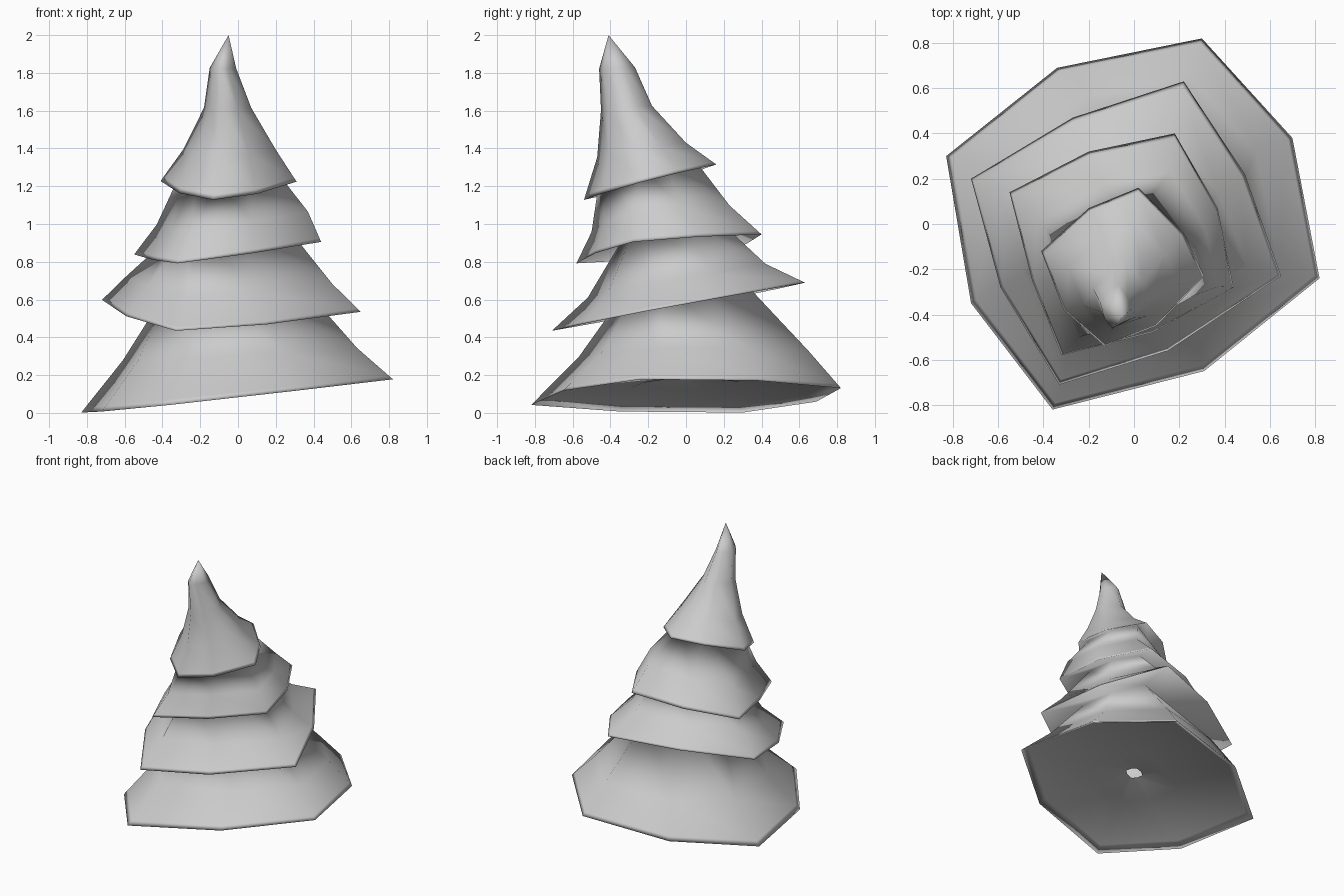
import bpy, bmesh

cube = bpy.data.objects.get("Cube")
if cube:
    bpy.data.objects.remove(cube, do_unlink=True)

grey = bpy.data.materials.new("plain grey")
grey.use_nodes = True
colour = (0.6, 0.6, 0.6, 1)
grey.diffuse_color = colour
grey.node_tree.nodes["Principled BSDF"].inputs["Base Color"].default_value = colour

bm = bmesh.new()
loops = []


def add_ring(points, plane, height, tilt=1):
    """Ring of vertices on a plane (base, slope_x, slope_y)."""
    loops.append([bm.verts.new((x, y, height + tilt * (plane[1] * x + plane[2] * y)))
                  for x, y in points])


def fit(rim, x0, x1, y0, y1):
    """The rim's outline stretched into a box."""
    xs, ys = [p[0] for p in rim], [p[1] for p in rim]
    fit_x = (x1 - x0) / (max(xs) - min(xs))
    fit_y = (y1 - y0) / (max(ys) - min(ys))
    return [(x0 + (x - min(xs)) * fit_x, y0 + (y - min(ys)) * fit_y) for x, y in rim]


def add_tier(rim, plane, rings, neck=None):
    """A tilted skirt: a neck (box, rise) tucked under it, the rim, a narrow lip,
    then rings (x0, x1, y0, y1, height, tilt)."""
    if neck:
        box, rise = neck
        add_ring(fit(rim, *box), plane, plane[0] + rise)
    add_ring(rim, plane, plane[0])
    edge = loops[-1]
    for box in rings:
        add_ring(fit(rim, *box[:4]), plane, *box[4:])
        if box is rings[0]:
            lip = [bm.verts.new(a.co.lerp(b.co, 0.12)) for a, b in zip(edge, loops[-1])]
            loops.insert(-1, lip)


# Underside of the bottom skirt, open at the middle
bottom_rim = [(-.83, .3), (-.34, .69), (.3, .82), (.7, .38),
              (.82, -.24), (.31, -.65), (-.36, -.82), (-.72, -.35)]
bottom_plane = (.09, .11, .01)
for scale, rise in [(.07, .1), (.35, .06), (.93, .03)]:
    add_ring([(x * scale, y * scale) for x, y in bottom_rim], bottom_plane,
             bottom_plane[0] + rise)

# Wide bottom skirt
add_tier(bottom_rim, bottom_plane, [(-.61, .63, -.57, .65, .31, .5)])

# Middle skirts
add_tier([(-.72, .2), (-.27, .47), (.22, .63), (.49, .22),
          (.65, -.23), (.15, -.56), (-.33, -.71), (-.59, -.28)],
         (.57, .012, .185),
         [(-.59, .5, -.52, .42, .71, 1)],
         ((-.35, .35, -.34, .27), .11))
add_tier([(-.55, .14), (-.2, .32), (.18, .4), (.37, .07),
          (.44, -.28), (.08, -.48), (-.32, -.58), (-.45, -.25)],
         (.885, .11, .1),
         [(-.43, .37, -.5, .23, 1.05, 1.2)],
         ((-.34, .25, -.33, .18), .1))

# Bent pointed crown
add_tier([(-.41, -.12), (-.2, .07), (.02, .16), (.22, -.04),
          (.31, -.23), (.1, -.45), (-.13, -.54), (-.31, -.38)],
         (1.273, .035, .26),
         [(-.29, .2, -.47, 0, 1.43, .6), (-.18, .07, -.45, -.18, 1.64, .3),
          (-.15, -.01, -.46, -.27, 1.84, .15)],
         ((-.29, .19, -.46, .03), .08))

# Skin the rings together and close the tip
for a, b in zip(loops, loops[1:]):
    for i in range(len(a)):
        j = (i + 1) % len(a)
        bm.faces.new((a[i], b[i], b[j], a[j]))
tip = bm.verts.new((-.05, -.41, 2))
last = loops[-1]
for i in range(len(last)):
    bm.faces.new((last[i], tip, last[(i + 1) % len(last)]))
for face in bm.faces:
    face.smooth = True
bm.normal_update()

mesh = bpy.data.meshes.new("tree_foliage")
bm.to_mesh(mesh)
bm.free()
mesh.materials.append(grey)
tree = bpy.data.objects.new("tree_foliage", mesh)
bpy.context.collection.objects.link(tree)
